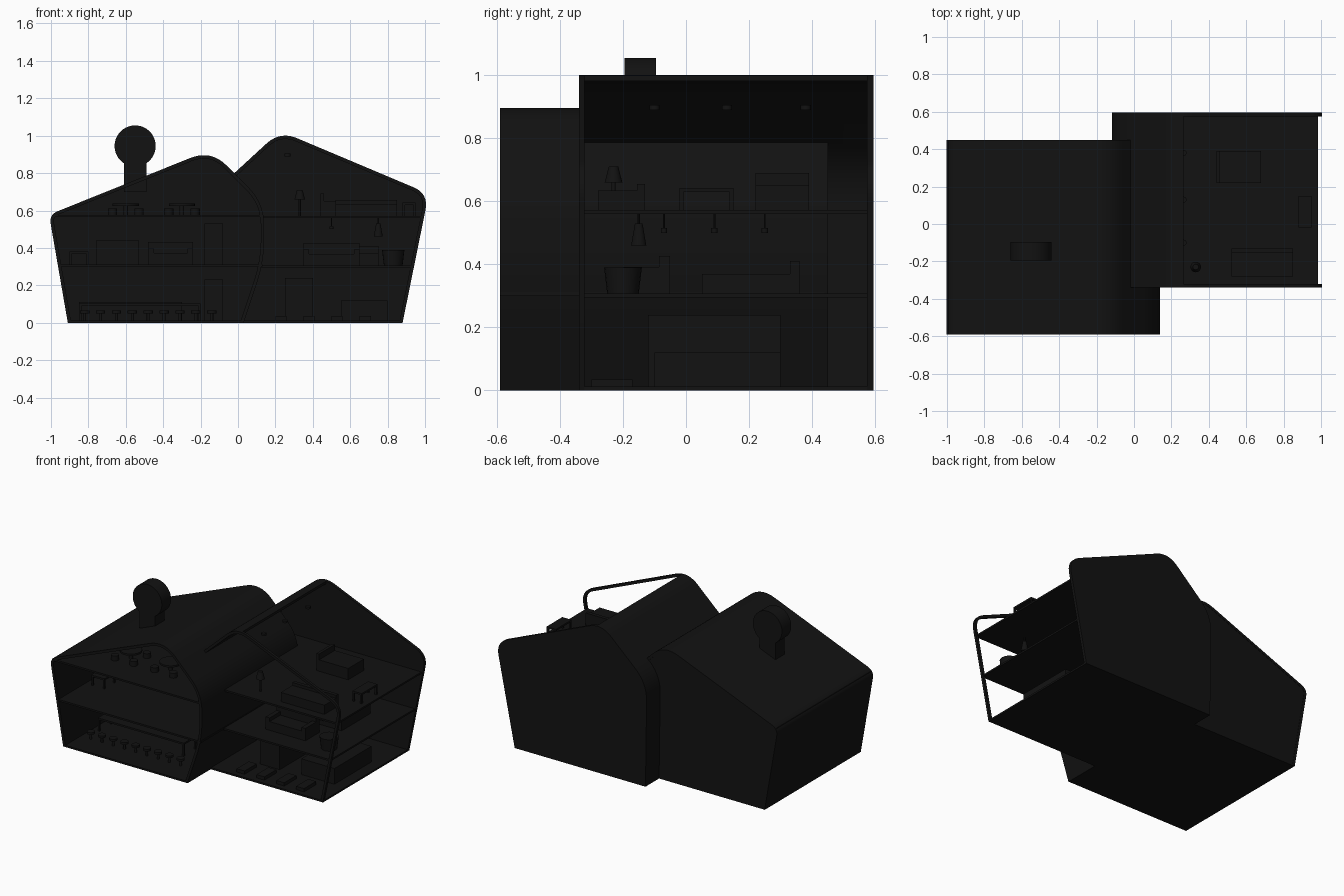
import bpy, bmesh, math
from mathutils import Vector

if "Cube" in bpy.data.objects:
    bpy.data.objects.remove(bpy.data.objects["Cube"])

dark = bpy.data.materials.new("dark")
dark.diffuse_color = (0.006, 0.006, 0.006, 1)
dark.use_nodes = True
dark.node_tree.nodes["Principled BSDF"].inputs["Base Color"].default_value = dark.diffuse_color


def finish(name, bm, smooth=False):
    bmesh.ops.recalc_face_normals(bm, faces=bm.faces)
    me = bpy.data.meshes.new(name)
    bm.to_mesh(me)
    bm.free()
    ob = bpy.data.objects.new(name, me)
    bpy.context.collection.objects.link(ob)
    me.materials.append(dark)
    if smooth:
        bpy.ops.object.select_all(action='DESELECT')
        ob.select_set(True)
        bpy.context.view_layer.objects.active = ob
        bpy.ops.object.shade_smooth_by_angle(angle=math.radians(30))
    return ob


def rounded(points, n=10):
    """Turn (x, z, reach) corners into a path with rounded bends."""
    out = []
    for i, (x, z, d) in enumerate(points):
        p = Vector((x, z))
        if not d:
            out.append(p)
            continue
        a, b = (Vector(points[j % len(points)][:2]) for j in (i - 1, i + 1))
        a = p + (a - p).normalized() * d
        b = p + (b - p).normalized() * d
        for k in range(n + 1):
            t = k / n
            out.append(a * (1 - t) ** 2 + p * 2 * t * (1 - t) + b * t * t)
    return out


def panel(name, path, y0, y1):
    """Filled x-z outline extruded along y."""
    bm = bmesh.new()
    f = bm.faces.new([bm.verts.new((p[0], y0, p[1])) for p in path])
    r = bmesh.ops.extrude_face_region(bm, geom=[f])
    vs = [v for v in r['geom'] if isinstance(v, bmesh.types.BMVert)]
    bmesh.ops.translate(bm, vec=(0, y1 - y0, 0), verts=vs)
    return finish(name, bm, True)


def band(name, path, y0, y1, t=0.018):
    """Open x-z path thickened to its right-hand side, extruded along y."""
    inner = []
    for i, p in enumerate(path):
        d = (path[min(i + 1, len(path) - 1)] - path[max(i - 1, 0)]).normalized()
        inner.append(p + Vector((d.y, -d.x)) * t)
    bm = bmesh.new()
    rings = [[bm.verts.new(c) for c in ((o.x, y0, o.y), (o.x, y1, o.y), (q.x, y1, q.y), (q.x, y0, q.y))]
             for o, q in zip(path, inner)]
    for a, b in zip(rings, rings[1:]):
        for k in range(4):
            bm.faces.new((a[k], a[(k + 1) % 4], b[(k + 1) % 4], b[k]))
    bm.faces.new(rings[0])
    bm.faces.new(rings[-1])
    return finish(name, bm, True)


def box(name, x0, x1, y0, y1, z0, z1):
    bm = bmesh.new()
    bmesh.ops.create_cube(bm, size=1)
    bmesh.ops.scale(bm, vec=(x1 - x0, y1 - y0, z1 - z0), verts=bm.verts)
    bmesh.ops.translate(bm, vec=((x0 + x1) / 2, (y0 + y1) / 2, (z0 + z1) / 2), verts=bm.verts)
    return finish(name, bm)


def cyl(name, x, y, z0, z1, r0, r1=None, n=20):
    bm = bmesh.new()
    bmesh.ops.create_cone(bm, cap_ends=True, segments=n, radius1=r0,
                          radius2=r0 if r1 is None else r1, depth=z1 - z0)
    bmesh.ops.translate(bm, vec=(x, y, (z0 + z1) / 2), verts=bm.verts)
    return finish(name, bm, True)


def table(name, x0, x1, y0, y1, z, h):
    box(name + "_top", x0, x1, y0, y1, z + h - 0.012, z + h)
    for x in (x0, x1 - 0.012):
        for y in (y0, y1 - 0.012):
            box(name + "_leg", x, x + 0.012, y, y + 0.012, z, z + h - 0.012)


def sofa(name, x0, x1, y0, y1, z):
    box(name + "_seat", x0, x1, y0, y1, z, z + 0.06)
    box(name + "_back", x0, x1, y1 - 0.035, y1, z, z + 0.12)
    for x in (x0, x1 - 0.03):
        box(name + "_arm", x, x + 0.03, y0, y1, z, z + 0.085)


# left house: walls and roof as one shell, filled back, open front
left = rounded([(-0.91, 0, 0), (-1.01, 0.578, 0.05), (-0.145, 0.925, 0.12),
                (0.14, 0.64, 0.12), (0.14, 0.33, 0.12), (0.03, 0, 0)])
band("left_shell", left, -0.59, 0.45)
panel("left_back_wall", left, 0.43, 0.448)

# right house: left roof slope, rear part of left wall, filled back
right = rounded([(-0.11, 0, 0), (-0.12, 0.708, 0.12), (0.225, 1.025, 0.1),
                 (1.02, 0.69, 0.09), (0.88, 0, 0)])
top = [p for p in right if p.x < 0.27]
band("right_rear_shell", top, 0.44, 0.595)
band("right_roof", [Vector((-0.03, 0.79))] + [p for p in top if p.y > 0.8], -0.34, 0.5)
panel("right_back_wall", right, 0.575, 0.595)
band("right_front_frame", [p for p in right if p.x > 0.2], -0.34, -0.322)

# floors
for z, xl, xr in ((0, -0.91, 0.03), (0.3, -0.955, 0.13), (0.565, -0.995, 0.13)):
    box("left_floor", xl, xr, -0.588, 0.44, z, z + 0.012)
for z, xl, xr in ((0, 0.03, 0.88), (0.295, 0.12, 0.935), (0.56, 0.12, 0.985)):
    box("right_floor", xl, xr, -0.338, 0.59, z, z + 0.012)
    box("right_rear_floor", -0.11, xl, 0.44, 0.59, z, z + 0.012)

# keyhole-shaped chimney
stem = math.asin(0.06 / 0.11)
head = [(-0.55 + 0.11 * math.sin(a), 0.945 - 0.11 * math.cos(a))
        for a in [stem + (2 * math.pi - 2 * stem) * k / 40 for k in range(41)]]
panel("chimney", [(-0.61, 0.7), (-0.49, 0.7), (-0.49, 0.82)] + head + [(-0.61, 0.82)], -0.195, -0.095)

# left ground floor: row of stools, long table, cabinets
for i in range(9):
    x = -0.82 + i * 0.085
    cyl("stool_leg", x, -0.42, 0.012, 0.05, 0.008)
    cyl("stool_seat", x, -0.42, 0.05, 0.065, 0.025)
table("long_table", -0.85, -0.2, -0.3, -0.16, 0.012, 0.09)
box("ground_cabinet", -0.85, -0.3, 0.34, 0.43, 0.012, 0.11)

# left middle floor: counter, sofa, doors
box("counter", -0.76, -0.53, 0.3, 0.43, 0.312, 0.44)
sofa("left_sofa", -0.48, -0.24, 0.0, 0.14, 0.312)
table("side_table", -0.9, -0.8, -0.3, -0.18, 0.312, 0.07)
for z in (0.012, 0.312):
    box("door", -0.18, -0.08, 0.415, 0.43, z, z + 0.22)

# left attic: round tables with stools
for x in (-0.6, -0.3):
    cyl("round_table_top", x, -0.3, 0.625, 0.637, 0.07)
    cyl("round_table_post", x, -0.3, 0.577, 0.625, 0.012)
    for k in range(4):
        a = math.pi / 4 + k * math.pi / 2
        cyl("round_table_stool", x + 0.1 * math.cos(a), -0.3 + 0.1 * math.sin(a), 0.577, 0.61, 0.025)

# right attic: two beds, lamp, shelf
box("attic_bed", 0.44, 0.68, 0.22, 0.39, 0.572, 0.65)
box("attic_bed_head", 0.44, 0.46, 0.22, 0.39, 0.65, 0.69)
box("attic_couch", 0.52, 0.85, -0.28, -0.13, 0.572, 0.635)
box("attic_couch_back", 0.52, 0.85, -0.155, -0.13, 0.635, 0.655)
cyl("attic_lamp_post", 0.33, -0.23, 0.572, 0.68, 0.006)
cyl("attic_lamp_shade", 0.33, -0.23, 0.66, 0.71, 0.028, 0.015)
table("attic_table", 0.88, 0.95, -0.02, 0.15, 0.572, 0.07)
for y in (-0.1, 0.13, 0.38):
    cyl("attic_spotlight", 0.265, y, 0.89, 0.905, 0.016)

# right middle floor: bed, chair, hanging lamps
box("bed", 0.4, 0.75, 0.05, 0.35, 0.307, 0.37)
box("bed_head", 0.4, 0.75, 0.33, 0.36, 0.307, 0.41)
sofa("right_sofa", 0.35, 0.65, -0.2, -0.05, 0.307)
cyl("round_chair", 0.83, -0.2, 0.307, 0.39, 0.05, 0.06)
cyl("lamp_cord", 0.75, -0.15, 0.52, 0.56, 0.004, n=8)
cyl("lamp_shade", 0.75, -0.15, 0.46, 0.53, 0.024, 0.012)
for y in (-0.07, 0.09, 0.25):
    cyl("ceiling_spotlight", 0.5, y, 0.5, 0.515, 0.01)
    cyl("spotlight_stem", 0.5, y, 0.515, 0.56, 0.003, n=8)

# right ground floor: cabinet, low couch, floor planks
box("tall_cabinet", 0.25, 0.4, -0.12, 0.3, 0.012, 0.24)
box("low_couch", 0.55, 0.8, -0.1, 0.3, 0.012, 0.12)
for i in range(4):
    box("bench_plank", 0.2 + i * 0.15, 0.26 + i * 0.15, -0.3, -0.17, 0.012, 0.035)
